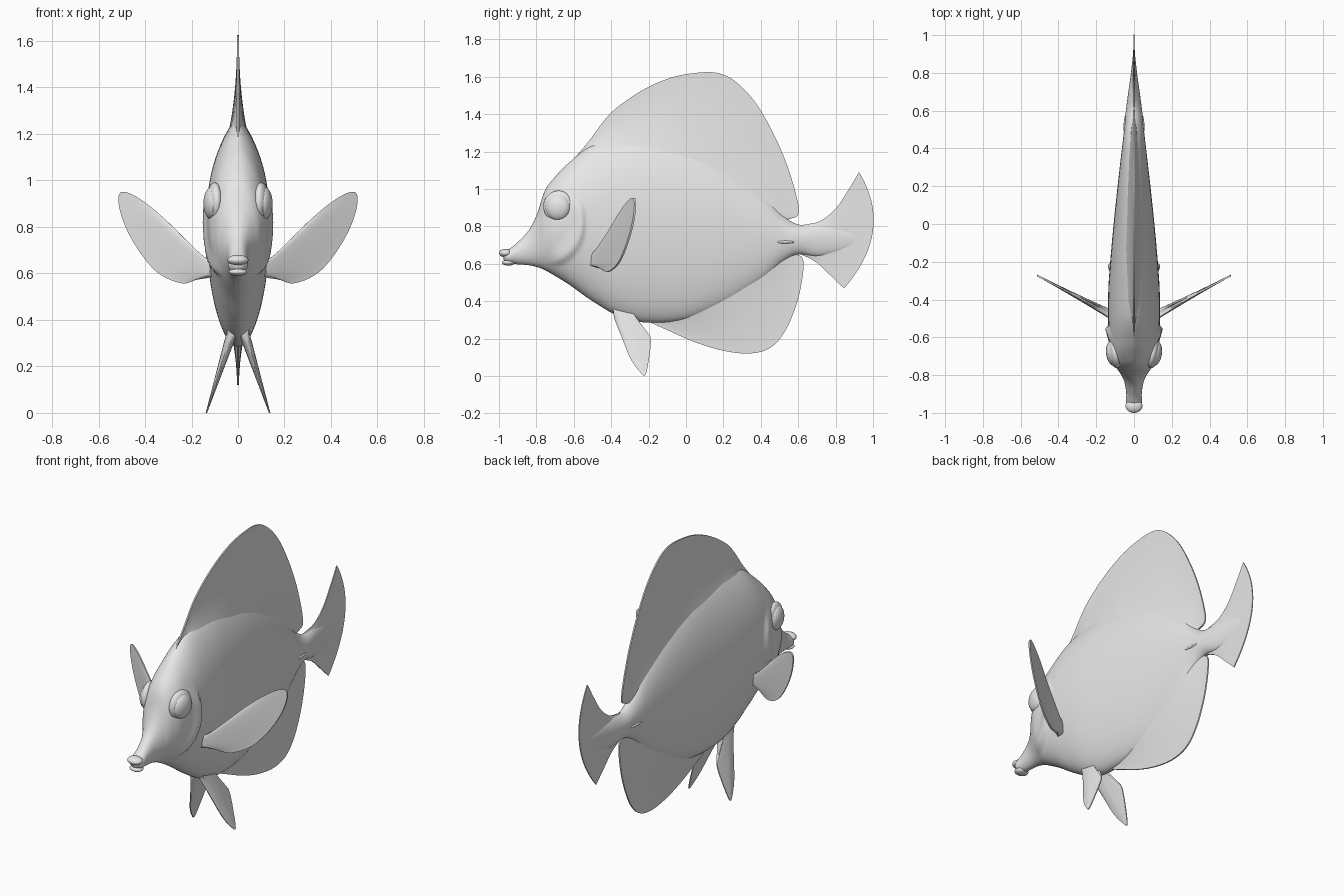
import bpy, bmesh, math
from mathutils import Vector, Matrix

cube = bpy.data.objects.get("Cube")
if cube:
    bpy.data.objects.remove(cube, do_unlink=True)

grey = bpy.data.materials.new("light grey")
grey.use_nodes = True
grey.diffuse_color = (0.8, 0.8, 0.8, 1)
grey.node_tree.nodes["Principled BSDF"].inputs["Base Color"].default_value = (0.8, 0.8, 0.8, 1)


def spline(pts, n):
    """Sample n + 1 points of a Catmull-Rom curve through pts."""
    pts = [Vector(p) for p in pts]
    out = []
    for k in range(n + 1):
        u = k / n * (len(pts) - 1)
        i = min(int(u), len(pts) - 2)
        t = u - i
        p1, p2 = pts[i], pts[i + 1]
        p0 = pts[i - 1] if i else p1 * 2 - p2
        p3 = pts[i + 2] if i + 2 < len(pts) else p2 * 2 - p1
        out.append(0.5 * (2 * p1 + (p2 - p0) * t + (2 * p0 - 5 * p1 + 4 * p2 - p3) * t * t
                          + (3 * p1 - p0 - 3 * p2 + p3) * t ** 3))
    return out


def finish(name, bm, angle=50):
    bmesh.ops.recalc_face_normals(bm, faces=bm.faces)
    mesh = bpy.data.meshes.new(name)
    bm.to_mesh(mesh)
    bm.free()
    mesh.materials.append(grey)
    obj = bpy.data.objects.new(name, mesh)
    bpy.context.collection.objects.link(obj)
    bpy.ops.object.select_all(action='DESELECT')
    obj.select_set(True)
    bpy.context.view_layer.objects.active = obj
    bpy.ops.object.shade_smooth_by_angle(angle=math.radians(angle))
    return obj


def fin(name, a, b, thick, place, bow=0.0, nu=48, nv=12):
    """Thin blade between curves a and b; thick(u, s) is the half thickness."""
    bm = bmesh.new()
    ca, cb = spline(a, nu), spline(b, nu)
    sides = []
    for sign in (1, -1):
        grid = []
        for i in range(nu + 1):
            row = []
            for j in range(nv + 1):
                u, s = i / nu, j / nv
                p = ca[i].lerp(cb[i], s)
                p.x += bow * u * u * 4 * s * (1 - s)
                row.append(bm.verts.new(place(p.x, p.y, sign * thick(u, s))))
            grid.append(row)
        for i in range(nu):
            for j in range(nv):
                bm.faces.new((grid[i][j], grid[i + 1][j], grid[i + 1][j + 1], grid[i][j + 1]))
        sides.append(grid)
    # Close the rim
    rim = [(i, 0) for i in range(nu)] + [(nu, j) for j in range(nv)]
    rim += [(i, nv) for i in range(nu, 0, -1)] + [(0, j) for j in range(nv, 0, -1)]
    f, g = sides
    for (i, j), (k, m) in zip(rim, rim[1:] + rim[:1]):
        bm.faces.new((f[i][j], f[k][m], g[k][m], g[i][j]))
    return finish(name, bm)


def ellipsoid(name, centre, radii, tilt=0.0, seg=32):
    bm = bmesh.new()
    m = (Matrix.Translation(centre) @ Matrix.Rotation(tilt, 4, 'Z')
         @ Matrix.Diagonal((*radii, 1)))
    bmesh.ops.create_uvsphere(bm, u_segments=seg, v_segments=seg // 2, radius=1, matrix=m)
    return finish(name, bm, 80)


def smooth(a, b, v):
    t = max(0.0, min(1.0, (v - a) / (b - a)))
    return t * t * (3 - 2 * t)


# Body: stations of (y, bottom, top, half width)
stations = [(-0.975, 0.62, 0.66, 0.025), (-0.95, 0.602, 0.675, 0.042), (-0.9, 0.597, 0.715, 0.041),
            (-0.84, 0.592, 0.78, 0.05), (-0.795, 0.582, 0.87, 0.07), (-0.755, 0.566, 0.99, 0.097),
            (-0.7, 0.535, 1.065, 0.122), (-0.62, 0.485, 1.145, 0.132), (-0.5, 0.4, 1.235, 0.137),
            (-0.35, 0.315, 1.265, 0.136), (-0.2, 0.285, 1.265, 0.126), (0.0, 0.3, 1.225, 0.108),
            (0.2, 0.375, 1.13, 0.087), (0.4, 0.5, 0.985, 0.064), (0.52, 0.61, 0.86, 0.05),
            (0.6, 0.65, 0.81, 0.043), (0.7, 0.64, 0.81, 0.03), (0.8, 0.66, 0.8, 0.016),
            (0.9, 0.7, 0.77, 0.005)]
bm = bmesh.new()
rings, SEG = [], 72
for y, low, high, w in spline(stations, 180):
    mid, half, ring = (low + high) / 2, (high - low) / 2, []
    for k in range(SEG):
        a = 2 * math.pi * k / SEG
        c, s = math.cos(a), math.sin(a)
        x = w * abs(c) ** (1 + 0.45 * max(s, 0) * smooth(-0.75, -0.45, y))
        z = mid + half * s
        # Raised gill cover with a sharp rear edge
        r = math.hypot((y + 0.73) / 0.185, (z - 0.82) / 0.22)
        lift = smooth(0.55, 0.97, r) * (1 - smooth(0.98, 1.05, r))
        lift *= smooth(-0.76, -0.65, y) * (1 - smooth(0.88, 1.0, z))
        x += 0.016 * lift * min(1, 3 * abs(c))
        ring.append(bm.verts.new((math.copysign(x, c) if abs(c) > 1e-6 else 0, y, z)))
    rings.append(ring)
for r0, r1 in zip(rings, rings[1:]):
    for k in range(SEG):
        n = (k + 1) % SEG
        bm.faces.new((r0[k], r0[n], r1[n], r1[k]))
bm.faces.new(rings[0])
bm.faces.new(rings[-1])
finish("body", bm, 60)

# Lips
ellipsoid("upper_lip", (0, -0.963, 0.657), (0.045, 0.037, 0.023))
ellipsoid("lower_lip", (0, -0.95, 0.606), (0.04, 0.034, 0.016))


def median(p, q, t):
    return (t, p, q)


# Dorsal fin
fin("dorsal_fin",
    [(-0.56, 1.1), (-0.5, 1.14), (-0.42, 1.17), (-0.3, 1.18), (-0.2, 1.18), (-0.1, 1.17), (0, 1.13),
     (0.08, 1.09), (0.17, 1.04), (0.25, 0.98), (0.33, 0.93), (0.39, 0.88), (0.43, 0.85),
     (0.45, 0.82), (0.46, 0.8)],
    [(-0.6, 1.16), (-0.52, 1.255), (-0.43, 1.375), (-0.35, 1.45), (-0.22, 1.535), (-0.08, 1.595),
     (0.05, 1.62), (0.17, 1.62), (0.27, 1.57), (0.38, 1.45), (0.48, 1.27), (0.55, 1.1),
     (0.6, 0.92), (0.595, 0.855), (0.53, 0.84)],
    lambda u, s: 0.004 + (0.052 - 0.03 * u) * (1 - s) ** 2, median, nu=70)

# Anal fin
fin("anal_fin",
    [(-0.22, 0.38), (-0.1, 0.39), (0, 0.4), (0.1, 0.42), (0.2, 0.47), (0.28, 0.52), (0.34, 0.57),
     (0.4, 0.61), (0.44, 0.65), (0.46, 0.67), (0.47, 0.69), (0.48, 0.71)],
    [(-0.22, 0.3), (-0.1, 0.245), (0.05, 0.18), (0.2, 0.135), (0.34, 0.12), (0.45, 0.15),
     (0.53, 0.24), (0.59, 0.38), (0.62, 0.51), (0.628, 0.61), (0.605, 0.645), (0.55, 0.64)],
    lambda u, s: 0.004 + (0.045 - 0.02 * u) * (1 - s) ** 1.6, median, nu=60)

# Tail fin, spanning from its lower edge to its upper edge
fin("tail_fin",
    [(0.56, 0.665), (0.63, 0.643), (0.7, 0.605), (0.775, 0.535), (0.845, 0.468)],
    [(0.56, 0.8), (0.64, 0.81), (0.72, 0.83), (0.8, 0.895), (0.865, 0.99), (0.925, 1.09)],
    lambda u, s: 0.003 + 0.035 * (1 - u) ** 2 * 4 * s * (1 - s), median, bow=0.115, nv=24)

for side, sign in (("left", 1), ("right", -1)):
    # Pectoral fin, swept back and out
    fin(side + "_pectoral_fin",
        [(0.11, 0.655), (0.115, 0.65), (0.12, 0.64), (0.12, 0.635), (0.12, 0.63), (0.12, 0.625),
         (0.12, 0.62), (0.12, 0.615), (0.12, 0.61), (0.12, 0.605), (0.12, 0.6), (0.115, 0.595),
         (0.11, 0.59)],
        [(0.14, 0.665), (0.2, 0.71), (0.3, 0.82), (0.4, 0.905), (0.475, 0.948), (0.512, 0.94),
         (0.508, 0.87), (0.47, 0.77), (0.4, 0.66), (0.33, 0.592), (0.24, 0.557), (0.18, 0.572),
         (0.13, 0.58)],
        lambda u, s: 0.005 + 0.022 * (1 - s) ** 1.5,
        lambda p, q, t: (sign * p, -0.47 + 0.53 * (p - 0.14) + t, q))
    # Pelvic fin, hanging down and splayed
    fin(side + "_pelvic_fin",
        [(-0.39, 0.36), (-0.375, 0.36), (-0.36, 0.36), (-0.345, 0.36), (-0.33, 0.36), (-0.32, 0.36),
         (-0.31, 0.36), (-0.3, 0.36), (-0.29, 0.36)],
        [(-0.385, 0.31), (-0.345, 0.21), (-0.295, 0.09), (-0.245, 0.02), (-0.218, 0.004),
         (-0.2, 0.08), (-0.188, 0.19), (-0.21, 0.235), (-0.3, 0.3)],
        lambda u, s: 0.003 + 0.022 * (1 - s),
        lambda p, q, t: (sign * (0.04 + 0.32 * (0.3 - q) + t), p, q))
    # Eye and the socket rim around it
    ellipsoid(side + "_eye", (sign * 0.112, -0.685, 0.902), (0.036, 0.067, 0.07), sign * -0.15)
    ellipsoid(side + "_eye_rim", (sign * 0.1, -0.682, 0.907), (0.034, 0.082, 0.084), sign * -0.15)
    # Spine beside the tail root
    ellipsoid(side + "_tail_spine", (sign * 0.044, 0.53, 0.716), (0.011, 0.055, 0.008), sign * 0.08, 16)
